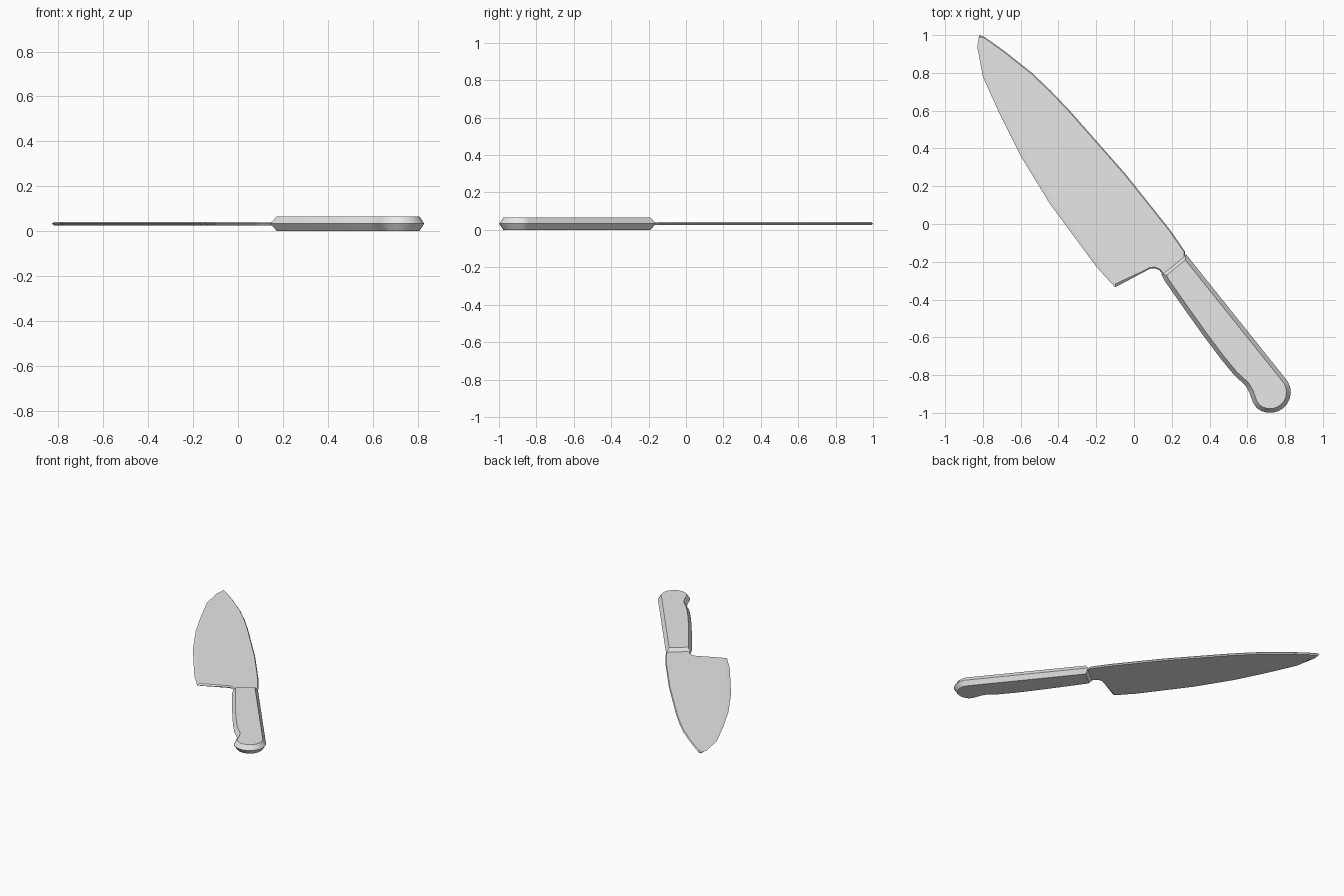
import bpy, bmesh, math
from mathutils import Vector

cube = bpy.data.objects.get("Cube")
if cube:
    bpy.data.objects.remove(cube, do_unlink=True)

MID = 0.033  # height of the knife's middle plane

steel = bpy.data.materials.new("light grey")
steel.use_nodes = True
grey = (0.8, 0.8, 0.8, 1)
steel.diffuse_color = grey
steel.node_tree.nodes["Principled BSDF"].inputs["Base Color"].default_value = grey


def bevelled_plate(name, outline, half):
    """Plate with its outline on the middle plane and inset flat faces above and below.
    outline: counterclockwise (x, y, inset) points."""
    pts = [Vector(p[:2]) for p in outline]
    n = len(pts)
    inner = []
    for i, p in enumerate(pts):
        a, b = (p - pts[i - 1]).normalized(), (pts[(i + 1) % n] - p).normalized()
        na, nb = Vector((-a.y, a.x)), Vector((-b.y, b.x))
        inner.append(p + outline[i][2] * (na + nb) / (1 + na.dot(nb)))
    bm = bmesh.new()
    rim = [bm.verts.new((p.x, p.y, MID)) for p in pts]
    for side in (1, -1):
        ring = [bm.verts.new((p.x, p.y, MID + side * half)) for p in inner]
        bm.faces.new(ring)
        for i in range(n):
            j = (i + 1) % n
            bm.faces.new((rim[i], rim[j], ring[j], ring[i]))
    bmesh.ops.recalc_face_normals(bm, faces=bm.faces)
    mesh = bpy.data.meshes.new(name)
    bm.to_mesh(mesh)
    bm.free()
    mesh.materials.append(steel)
    obj = bpy.data.objects.new(name, mesh)
    bpy.context.collection.objects.link(obj)
    bpy.ops.object.select_all(action='DESELECT')
    obj.select_set(True)
    bpy.context.view_layer.objects.active = obj
    bpy.ops.object.shade_smooth_by_angle(angle=math.radians(25))
    weighted = obj.modifiers.new("weighted_normals", 'WEIGHTED_NORMAL')
    weighted.keep_sharp = True
    return obj


# Blade: wide bevel on the cutting edge, narrow one on heel and spine
cutting_edge = [(-0.83, 0.94), (-0.80, 0.78), (-0.71, 0.58), (-0.60, 0.36),
                (-0.447, 0.11), (-0.30, -0.09), (-0.20, -0.225)]
heel = [(0.06, -0.25), (0.085, -0.237), (0.11, -0.234), (0.135, -0.245),
        (0.15, -0.265), (0.20, -0.31), (0.27, -0.20)]
spine = [(0.27, -0.145), (0.19, -0.03), (-0.045, 0.265), (-0.34, 0.60),
         (-0.44, 0.705), (-0.54, 0.80), (-0.685, 0.915), (-0.79, 0.99), (-0.82, 1.0)]
blade = [(x, y, 0.03 if y < 0.9 else 0.012) for x, y in cutting_edge]
blade += [(-0.10, -0.335, 0.015)]
blade += [(x, y, 0.006) for x, y in heel + spine]
bevelled_plate("blade", blade, 0.008)

# Handle: chamfered grip with a finger curve and a rounded butt
grip = [(0.275, -0.16), (0.145, -0.265), (0.165, -0.305), (0.27, -0.455), (0.37, -0.595),
        (0.46, -0.715), (0.53, -0.80), (0.59, -0.855), (0.61, -0.89), (0.63, -0.945)]
butt = [(0.72 + 0.11 * math.cos(a), -0.89 + 0.11 * math.sin(a))
        for a in (math.radians(-130 + 16 * i) for i in range(11))]
bevelled_plate("handle", [(x, y, 0.022) for x, y in grip + butt], 0.033)
